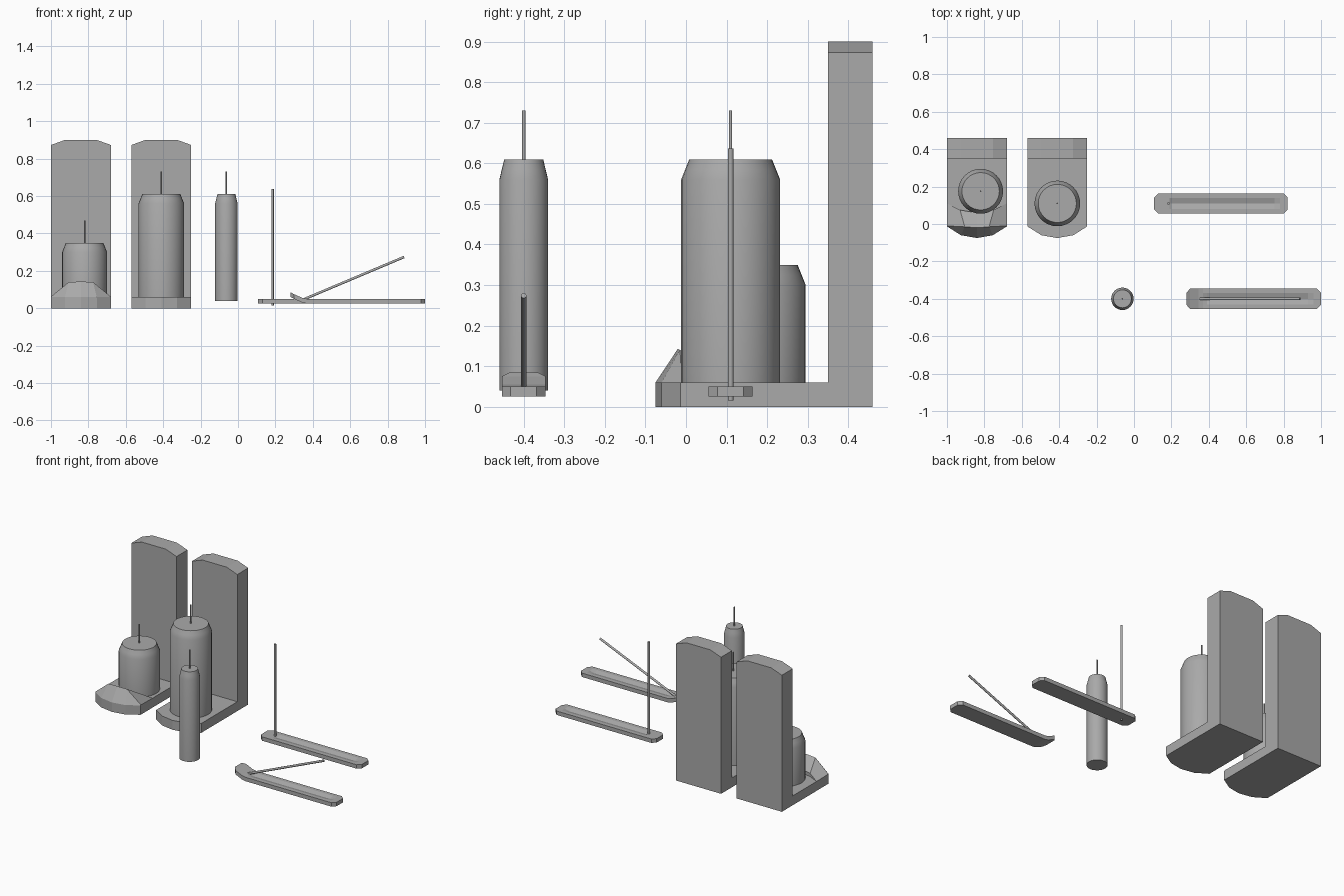
import bpy, bmesh, math
from mathutils import Vector

if "Cube" in bpy.data.objects:
    bpy.data.objects.remove(bpy.data.objects["Cube"])

grey = bpy.data.materials.new("plain grey")
grey.diffuse_color = (0.4, 0.4, 0.4, 1)
grey.use_nodes = True
grey.node_tree.nodes["Principled BSDF"].inputs["Base Color"].default_value = grey.diffuse_color


def finish(name, bm, smooth=None):
    bmesh.ops.recalc_face_normals(bm, faces=bm.faces)
    me = bpy.data.meshes.new(name)
    bm.to_mesh(me)
    bm.free()
    me.materials.append(grey)
    ob = bpy.data.objects.new(name, me)
    bpy.context.collection.objects.link(ob)
    if smooth:
        bpy.ops.object.select_all(action='DESELECT')
        ob.select_set(True)
        bpy.context.view_layer.objects.active = ob
        bpy.ops.object.shade_smooth_by_angle(angle=math.radians(smooth))
    return ob


def loft(name, rings, smooth=None):
    """Skin a list of closed rings and cap both ends."""
    bm = bmesh.new()
    vs = [[bm.verts.new(p) for p in r] for r in rings]
    n = len(rings[0])
    for a, b in zip(vs, vs[1:]):
        for i in range(n):
            j = (i + 1) % n
            bm.faces.new((a[i], a[j], b[j], b[i]))
    bm.faces.new(vs[0])
    bm.faces.new(vs[-1])
    return finish(name, bm, smooth)


def circle(x, y, z, r, n):
    return [(x + r * math.cos(2 * math.pi * i / n), y + r * math.sin(2 * math.pi * i / n), z)
            for i in range(n)]


def rod(name, a, b, r):
    a, b = Vector(a), Vector(b)
    q = (b - a).to_track_quat('Z', 'Y')
    rings = [[p + q @ Vector(c) for c in circle(0, 0, 0, r, 10)] for p in (a, b)]
    return loft(name, rings, 40)


def candle(name, x, y, r, z0, z1, wick):
    top = 0.02 if r > 0.1 else 0.012
    prof = [(z0, r), (z1 - 0.05, r), (z1 - 0.025, r - top * 0.5), (z1, r - top)]
    loft(name, [circle(x, y, z, rr, 32) for z, rr in prof], 50)
    rod(name + "_wick", (x, y, z1 - 0.01), (x, y, wick), 0.004)


def holder(name, x):
    # base with bowed front, then upright back with crowned top
    base = [(-.16, .36), (-.16, -.013), (-.085, -.06), (0, -.075),
            (.085, -.06), (.16, -.013), (.16, .36)]
    loft(name + "_base", [[(x + px, py, z) for px, py in base] for z in (0, .06)])
    back = [(-.16, 0), (.16, 0), (.16, .873), (.085, .9), (-.085, .9), (-.16, .873)]
    loft(name + "_back", [[(x + px, y, pz) for px, pz in back] for y in (.35, .46)])


def tray(name, y, stations, groove):
    """Long tray: stations are (x, bottom z, half width); groove is its x range."""
    rings = []
    for x, z, w in stations:
        d = 0.009 if groove[0] <= x <= groove[1] else 0
        t = z + 0.025
        rings.append([(x, y - w, z), (x, y + w, z), (x, y + w, t), (x, y + .03, t),
                      (x, y, t - d), (x, y - .03, t), (x, y - w, t)])
    loft(name, rings)


holder("left_holder", -.84)
holder("right_holder", -.41)

# raised lip on the front of the left holder
front = [(-.16, -.013, .06), (-.085, -.06, .06), (0, -.075, .06), (.085, -.06, .06), (.16, -.013, .06)]
crest = [(-.16, -.01, .062), (-.065, -.015, .14), (0, -.02, .143), (.065, -.015, .14), (.16, -.01, .062)]
rear = [(-.16, .11, .06), (-.09, .075, .08), (0, .06, .085), (.09, .075, .08), (.16, .11, .06)]
loft("front_lip", [[(-.84 + p[i][0], p[i][1], p[i][2]) for p in (front, crest, rear)]
                   + [(-.84 + rear[i][0], rear[i][1], .058)] for i in range(5)])

candle("short_candle", -.82, .175, .12, .058, .35, .47)
candle("tall_candle", -.41, .11, .122, .058, .61, .73)
candle("thin_candle", -.062, -.4, .06, .04, .61, .73)

# flat tray with upright stick
tray("flat_tray", .11, [(.108, .025, .032), (.13, .025, .054), (.19, .025, .054),
                        (.2, .025, .054), (.75, .025, .054), (.78, .025, .054),
                        (.80, .025, .054), (.822, .025, .032)], (.195, .76))
rod("upright_stick", (.185, .11, .015), (.185, .11, .637), .007)

# tray with upturned end and leaning stick
tray("upturned_tray", -.4, [(.282, .06, .034), (.30, .05, .054), (.345, .03, .054), (.37, .025, .054),
                            (.39, .025, .054), (.93, .025, .054), (.96, .025, .054),
                            (.978, .025, .054), (1, .025, .032)], (.38, .94))
rod("leaning_stick", (.345, -.4, .045), (.888, -.4, .274), .007)
